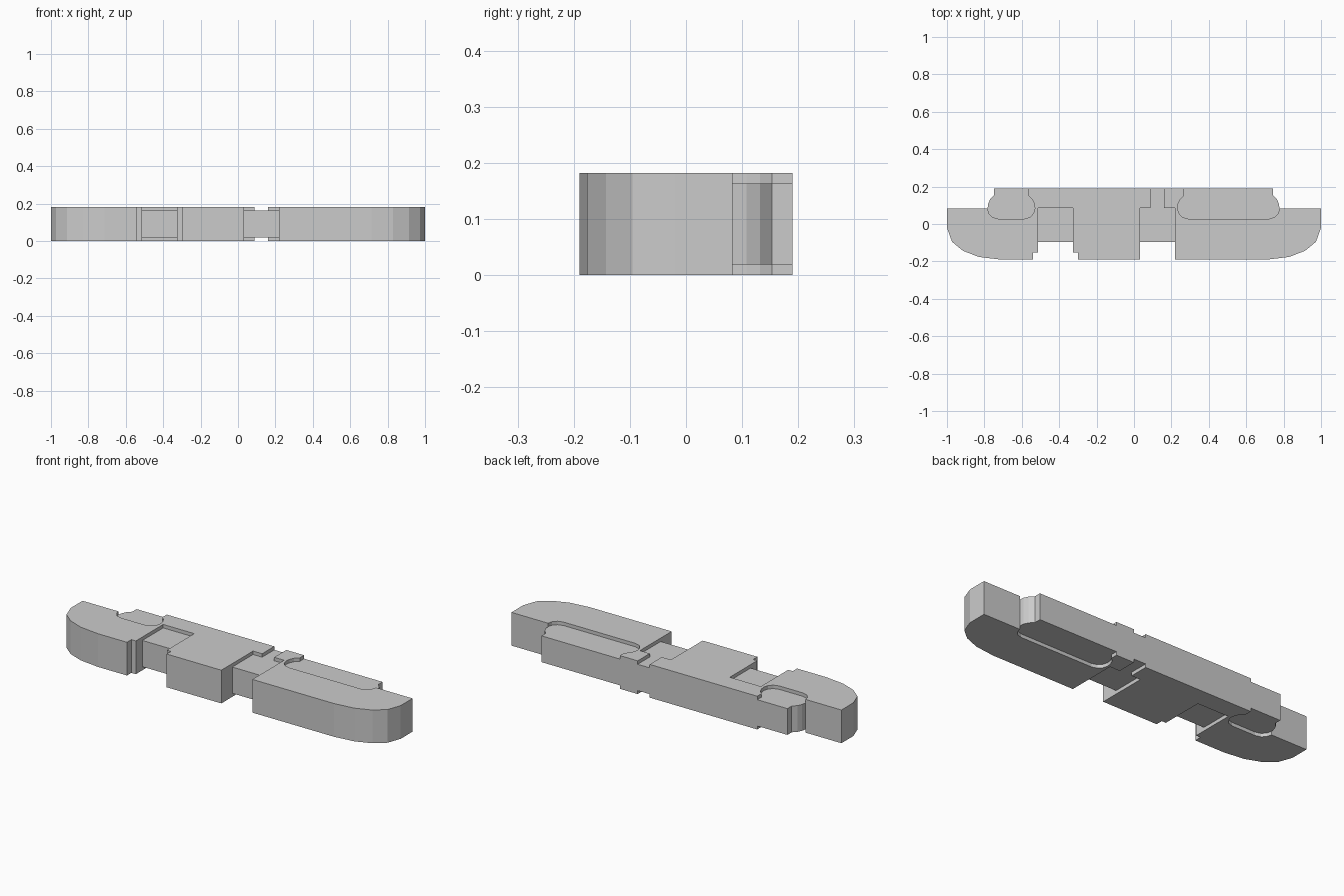
import bpy, bmesh

if "Cube" in bpy.data.objects:
    bpy.data.objects.remove(bpy.data.objects["Cube"])

H = 0.182          # full thickness
SKIN = 0.019       # depth of the recesses on both broad faces
STEP = 0.083       # y of the end shoulders


def prism(name, outline, z0, z1):
    bm = bmesh.new()
    base = bm.faces.new([bm.verts.new((x, y, z0)) for x, y in outline])
    top = bmesh.ops.extrude_face_region(bm, geom=[base])["geom"]
    bmesh.ops.translate(bm, vec=(0, 0, z1 - z0),
                        verts=[v for v in top if isinstance(v, bmesh.types.BMVert)])
    bmesh.ops.recalc_face_normals(bm, faces=bm.faces)
    me = bpy.data.meshes.new(name)
    bm.to_mesh(me)
    bm.free()
    ob = bpy.data.objects.new(name, me)
    bpy.context.collection.objects.link(ob)
    return ob


# Rounded end of a pocket: (inset from its tip, y)
LOBE = [(0.055, 0.028), (0.025, 0.037), (0.007, 0.057), (0, STEP),
        (0.003, 0.108), (0.014, 0.132), (0.035, 0.153), (0.035, 0.19)]
LEFT = (-0.783, -0.530)
RIGHT = (0.233, 0.778)


def lobe(x, side, start=0):
    return [(x + side * d, y) for d, y in LOBE[start:]]


def pocket(x0, x1, outer):
    # outer pocket wall is the silhouette itself, so the cutter swings into free space there
    a, b = lobe(x0, 1), lobe(x1, -1)
    if outer < 0:
        a = a[:4] + [(x0 - 0.1, 0.3)]
        b = b + [(b[-1][0], 0.3)]
    else:
        b = b[:4] + [(x1 + 0.1, 0.3)]
        a = a + [(a[-1][0], 0.3)]
    return a[::-1] + b


# Silhouette: rounded ends, two front notches, raised back edge
END = [(0.715, -0.19), (0.83, -0.176), (0.915, -0.143), (0.973, -0.095), (1, -0.02), (1, STEP)]
outline = [(-x, y) for x, y in END[::-1]]
outline += [(-0.54, -0.19), (-0.54, -0.152), (-0.513, -0.152), (-0.513, -0.095),
            (-0.325, -0.095), (-0.325, -0.152), (-0.3, -0.152), (-0.3, -0.19)]
outline += [(0.032, -0.19), (0.032, -0.095), (0.22, -0.095), (0.22, -0.19)]
outline += END
outline += lobe(RIGHT[1], -1, 3) + lobe(LEFT[0], 1, 3)[::-1]
body = prism("body", outline, 0, H)

# Recesses, cut identically into the top and bottom faces
recesses = [
    pocket(*LEFT, -1),
    pocket(*RIGHT, 1),
    [(-0.49, -0.3), (-0.35, -0.3), (-0.325, -0.095), (-0.325, 0.085),
     (-0.513, 0.085), (-0.513, -0.095)],
    [(0.06, -0.3), (0.19, -0.3), (0.22, -0.095), (0.22, 0.085), (0.16, 0.085),
     (0.16, 0.3), (0.087, 0.3), (0.087, 0.085), (0.032, 0.085), (0.032, -0.095)],
]
cutters = []
for pts in recesses:
    for z0, z1 in ((-0.1, SKIN), (H - SKIN, H + 0.1)):
        cut = prism("recess_cutter", pts, z0, z1)
        cut.hide_render = True
        cutters.append(cut)
        mod = body.modifiers.new("recess", "BOOLEAN")
        mod.operation, mod.solver, mod.object = "DIFFERENCE", "EXACT", cut

# Bake the cuts and remove the cutters
deps = bpy.context.evaluated_depsgraph_get()
baked = bpy.data.meshes.new_from_object(body.evaluated_get(deps))
body.modifiers.clear()
body.data = baked
for cut in cutters:
    bpy.data.objects.remove(cut)
